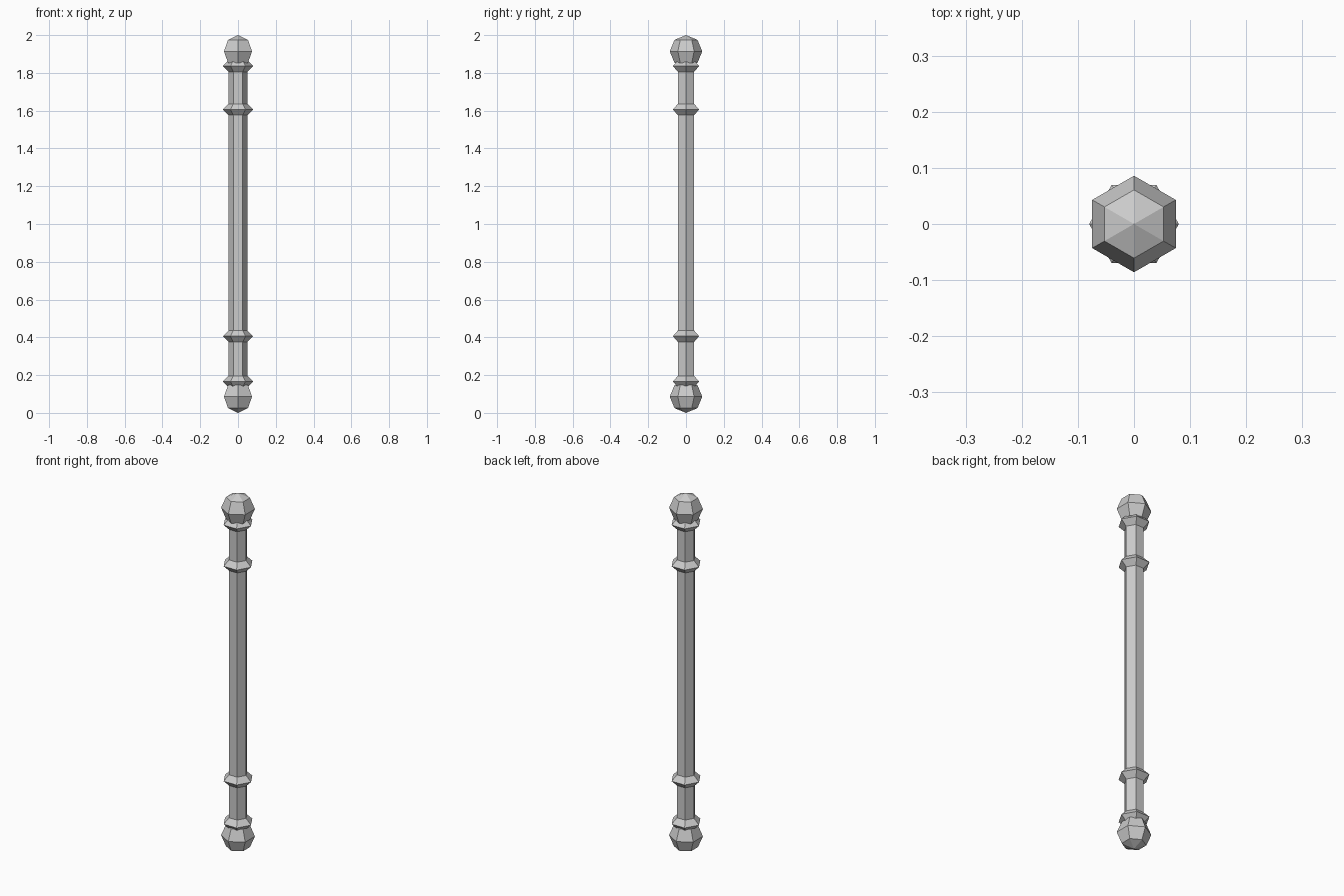
import bpy, bmesh
from math import sin, cos, pi, radians

cube = bpy.data.objects.get("Cube")
if cube:
    bpy.data.objects.remove(cube)

SIDES = 6
grey = bpy.data.materials.new("grey metal")
grey.use_nodes = True
colour = (0.6, 0.6, 0.6, 1)
grey.diffuse_color = colour
grey.node_tree.nodes["Principled BSDF"].inputs["Base Color"].default_value = colour


def add_object(name, bm, z):
    bmesh.ops.recalc_face_normals(bm, faces=bm.faces)
    mesh = bpy.data.meshes.new(name)
    bm.to_mesh(mesh)
    bm.free()
    mesh.materials.append(grey)
    obj = bpy.data.objects.new(name, mesh)
    obj.location.z = z
    bpy.context.collection.objects.link(obj)


# Hexagonal rod with corners to the left and right
def rod(name, radius, bottom, top):
    bm = bmesh.new()
    bmesh.ops.create_cone(bm, cap_ends=True, segments=SIDES, radius1=radius,
                          radius2=radius, depth=top - bottom)
    bmesh.ops.rotate(bm, verts=bm.verts, cent=(0, 0, 0), matrix=turn(30))
    add_object(name, bm, (top + bottom) / 2)


def turn(degrees):
    from mathutils import Matrix
    return Matrix.Rotation(radians(degrees), 3, 'Z')


# Faceted collar: a diamond section swept around the hexagon
def collar(name, z, major=0.05, minor=0.03):
    bm = bmesh.new()
    loops = []
    for i in range(SIDES):
        a = 2 * pi * i / SIDES
        loop = []
        for j in range(4):
            r = major + minor * cos(j * pi / 2)
            loop.append(bm.verts.new((r * cos(a), r * sin(a), minor * sin(j * pi / 2))))
        loops.append(loop)
    for i in range(SIDES):
        here, after = loops[i], loops[(i + 1) % SIDES]
        for j in range(4):
            k = (j + 1) % 4
            bm.faces.new((here[j], after[j], after[k], here[k]))
    add_object(name, bm, z)


# Faceted ball with corners to the front and back
def ball(name, z, radius=0.086):
    bm = bmesh.new()
    bmesh.ops.create_uvsphere(bm, u_segments=SIDES, v_segments=4, radius=radius)
    # Turn so that one equator corner points along y
    corner = max(bm.verts, key=lambda v: v.co.xy.length)
    angle = 90 - math_degrees(corner.co)
    bmesh.ops.rotate(bm, verts=bm.verts, cent=(0, 0, 0), matrix=turn(angle))
    add_object(name, bm, z)


def math_degrees(co):
    from math import atan2, degrees
    return degrees(atan2(co.y, co.x))


def rod_corner_fix():
    # Align the rod so that a corner points along x
    mesh = bpy.data.objects["rod"].data
    angle = -math_degrees(mesh.vertices[0].co)
    mesh.transform(turn(angle).to_4x4())


rod("rod", 0.05, 0.09, 1.91)
rod_corner_fix()
collar("bottom_end_collar", 0.166)
collar("bottom_collar", 0.406)
collar("top_collar", 1.606)
collar("top_end_collar", 1.836)
ball("bottom_ball", 0.086)
ball("top_ball", 1.914)
